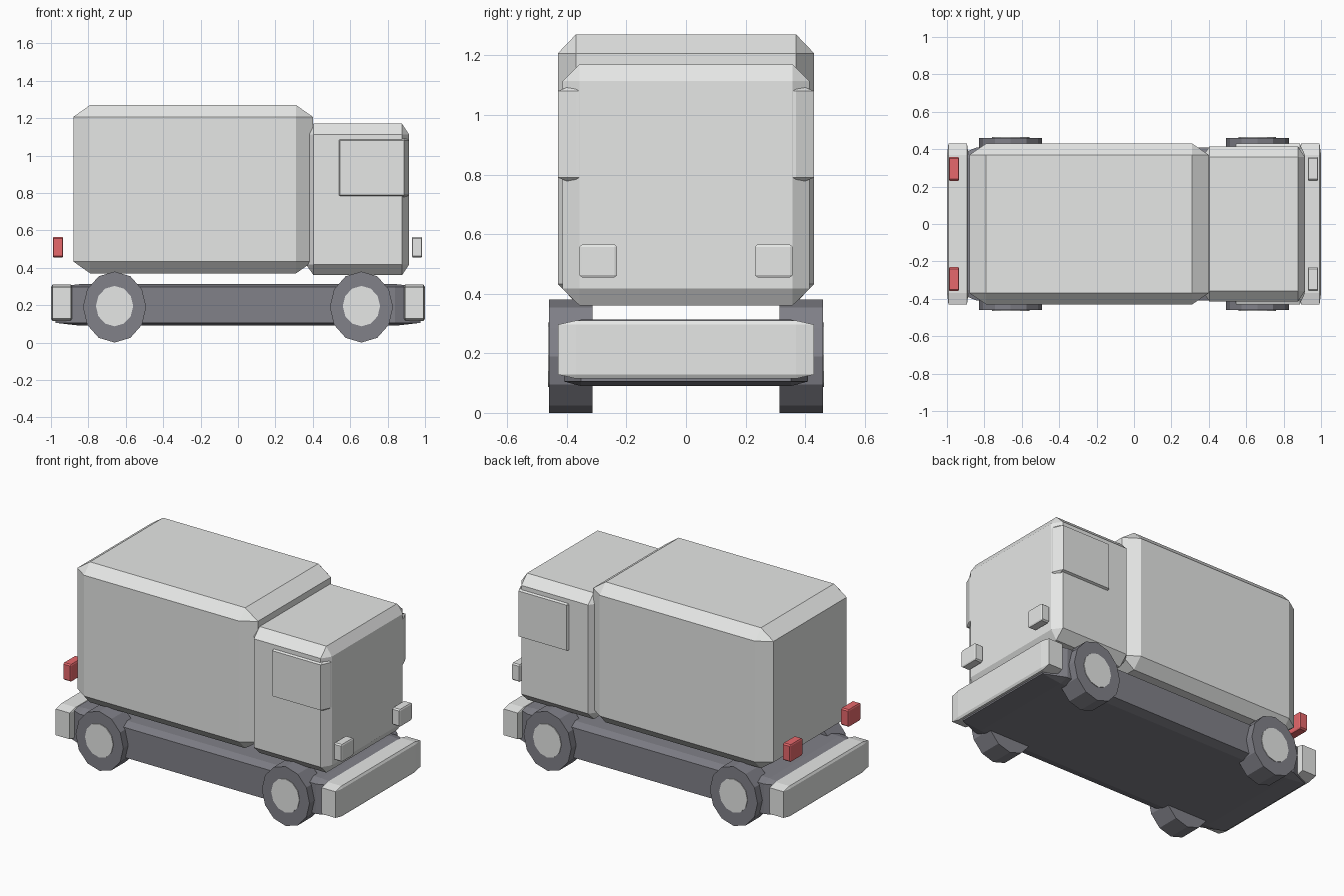
import bpy
import bmesh
from math import radians
from mathutils import Matrix, Vector

cube = bpy.data.objects.get("Cube")
if cube:
    bpy.data.objects.remove(cube)


def material(name, rgb):
    m = bpy.data.materials.new(name)
    m.use_nodes = True
    m.diffuse_color = (*rgb, 1)
    m.node_tree.nodes["Principled BSDF"].inputs["Base Color"].default_value = (*rgb, 1)
    return m


light_grey = material("light grey", (0.8, 0.81, 0.8))
dark_grey = material("dark grey", (0.22, 0.22, 0.25))
red = material("red", (0.8, 0.14, 0.15))


def finish(bm, name, mat):
    bmesh.ops.recalc_face_normals(bm, faces=bm.faces)
    mesh = bpy.data.meshes.new(name)
    bm.to_mesh(mesh)
    bm.free()
    mesh.materials.append(mat)
    obj = bpy.data.objects.new(name, mesh)
    bpy.context.collection.objects.link(obj)
    return obj


def chamfered_box(name, mat, low, high, chamfer=0.07):
    """Box between two corners; the chamfer is a share of each dimension."""
    low, high = Vector(low), Vector(high)
    bm = bmesh.new()
    bmesh.ops.create_cube(bm, size=1)
    bmesh.ops.bevel(bm, geom=bm.edges[:], offset=chamfer, segments=1,
                    affect='EDGES', clamp_overlap=True)
    bmesh.ops.scale(bm, vec=high - low, verts=bm.verts)
    bmesh.ops.translate(bm, vec=(low + high) / 2, verts=bm.verts)
    return finish(bm, name, mat)


def disc(name, mat, x, y, z, rx, rz, width):
    """Twelve-sided cylinder lying along y."""
    bm = bmesh.new()
    bmesh.ops.create_cone(bm, cap_ends=True, segments=12, radius1=1, radius2=1,
                          depth=1, matrix=Matrix.Rotation(radians(90), 4, 'X'))
    bmesh.ops.scale(bm, vec=(rx, width, rz), verts=bm.verts)
    bmesh.ops.translate(bm, vec=(x, y, z), verts=bm.verts)
    return finish(bm, name, mat)


# Main bodies
chamfered_box("cargo_box", light_grey, (-0.88, -0.43, 0.37), (0.4, 0.43, 1.27))
chamfered_box("cab", light_grey, (0.365, -0.415, 0.36), (0.915, 0.415, 1.17))
chamfered_box("chassis", dark_grey, (-0.977, -0.41, 0.09), (0.977, 0.41, 0.313))

# Side windows, one block through the cab
chamfered_box("side_windows", light_grey, (0.518, -0.43, 0.766), (0.914, 0.43, 1.104))

# Bumpers
chamfered_box("front_bumper", light_grey, (0.885, -0.43, 0.115), (1, 0.43, 0.31))
chamfered_box("rear_bumper", light_grey, (-1, -0.43, 0.115), (-0.885, 0.43, 0.31))

# Lamps and wheels on both sides
for side, s in (("right", -1), ("left", 1)):
    y0, y1 = sorted((s * 0.231, s * 0.358))
    chamfered_box(side + "_headlight", light_grey, (0.93, y0, 0.455), (0.985, y1, 0.565))
    chamfered_box(side + "_tail_light", red, (-0.99, y0, 0.455), (-0.935, y1, 0.565))
    for end, x in (("front", 0.66), ("rear", -0.66)):
        disc(f"{end}_{side}_tyre", dark_grey, x, s * 0.387, 0.19, 0.169, 0.19, 0.146)
        disc(f"{end}_{side}_hub", light_grey, x, s * 0.459, 0.195, 0.1, 0.108, 0.01)
